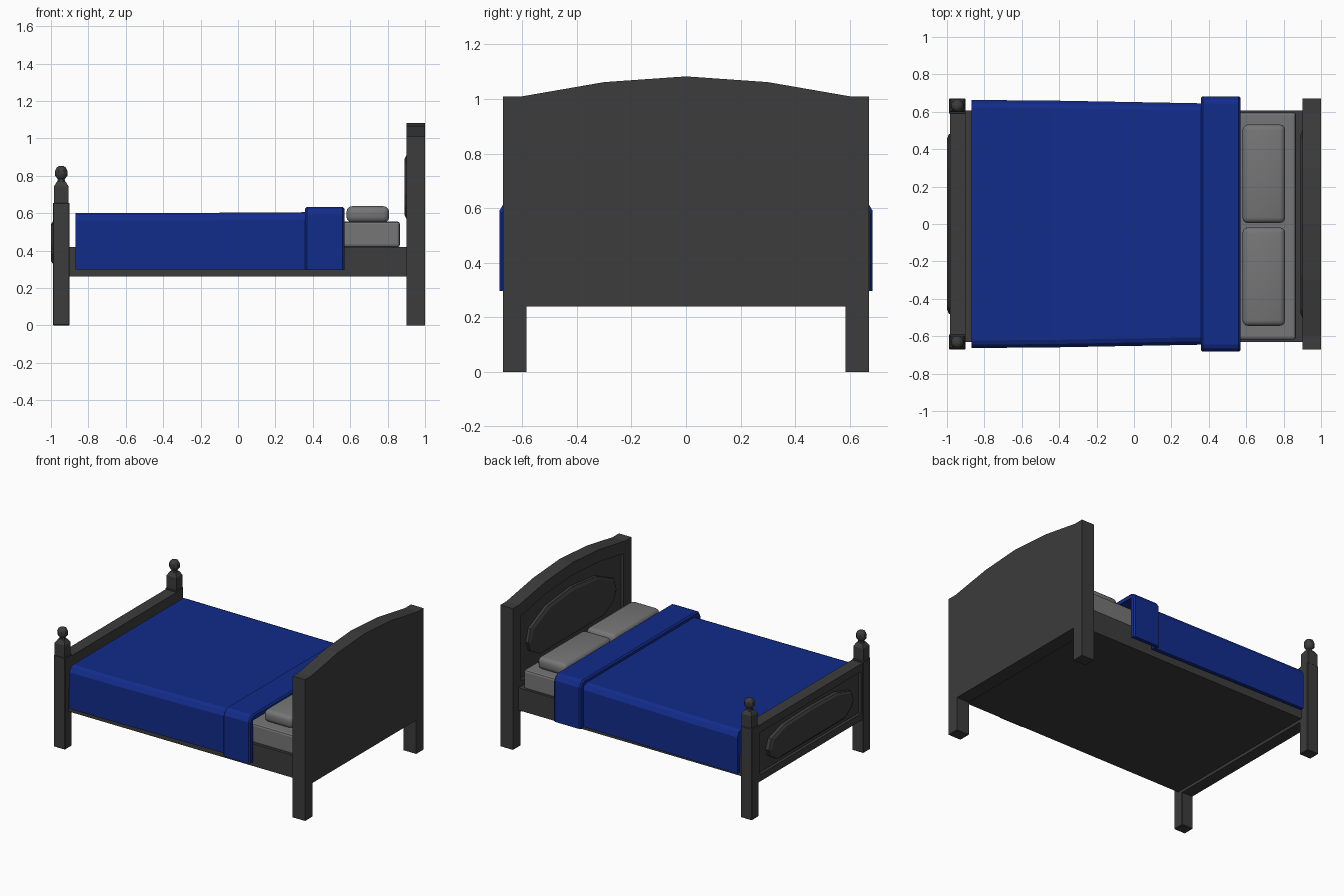
import bpy, bmesh, math

if "Cube" in bpy.data.objects:
    bpy.data.objects.remove(bpy.data.objects["Cube"])


def material(name, rgb):
    m = bpy.data.materials.new(name)
    m.diffuse_color = (*rgb, 1)
    m.use_nodes = True
    m.node_tree.nodes["Principled BSDF"].inputs["Base Color"].default_value = m.diffuse_color
    return m


WOOD = material("dark_wood", (0.045, 0.045, 0.045))
LINEN = material("grey_linen", (0.18, 0.18, 0.18))
BLUE = material("blue_cloth", (0.006, 0.025, 0.26))


def finish(name, bm, mat, bevel=0, segs=1, smooth=False):
    bmesh.ops.recalc_face_normals(bm, faces=bm.faces)
    me = bpy.data.meshes.new(name)
    bm.to_mesh(me)
    bm.free()
    ob = bpy.data.objects.new(name, me)
    bpy.context.collection.objects.link(ob)
    me.materials.append(mat)
    bpy.ops.object.select_all(action='DESELECT')
    bpy.context.view_layer.objects.active = ob
    ob.select_set(True)
    if bevel:
        mod = ob.modifiers.new("bevel", 'BEVEL')
        mod.width, mod.segments = bevel, segs
        bpy.ops.object.modifier_apply(modifier=mod.name)
    if smooth:
        bpy.ops.object.shade_smooth_by_angle(angle=math.radians(40))
    return ob


def loft(name, sections, mat, **kw):
    """Skin a list of equal-length vertex loops and cap both ends."""
    bm = bmesh.new()
    loops = [[bm.verts.new(p) for p in s] for s in sections]
    n = len(loops[0])
    for a, b in zip(loops, loops[1:]):
        for i in range(n):
            j = (i + 1) % n
            bm.faces.new((a[i], a[j], b[j], b[i]))
    bm.faces.new(loops[0])
    bm.faces.new(loops[-1])
    return finish(name, bm, mat, **kw)


def at_x(pts, x):
    return [(x, y, z) for y, z in pts]


def prism(name, pts, x0, x1, mat, **kw):
    return loft(name, [at_x(pts, x0), at_x(pts, x1)], mat, **kw)


def box(name, x, y, z, mat, **kw):
    pts = [(y[0], z[0]), (y[1], z[0]), (y[1], z[1]), (y[0], z[1])]
    return prism(name, pts, x[0], x[1], mat, **kw)


def sym(half):
    """Mirror a half outline (y > 0) to a closed symmetric outline."""
    return half + [(-y, z) for y, z in reversed(half) if y > 0]


def carve(ob, cutter):
    mod = ob.modifiers.new("recess", 'BOOLEAN')
    mod.operation, mod.solver, mod.object = 'DIFFERENCE', 'EXACT', cutter
    bpy.context.view_layer.objects.active = ob
    bpy.ops.object.modifier_apply(modifier=mod.name)
    bpy.data.objects.remove(cutter)


def raised_panel(name, half, xs, zc):
    """Raised field with a sloping border; xs = base, shoulder and face x."""
    pts = sym(half)
    inner = [(y * 0.95, zc + (z - zc) * 0.87) for y, z in pts]
    loft(name, [at_x(pts, xs[0]), at_x(pts, xs[1]), at_x(inner, xs[2])], WOOD)


# Headboard with legs, arched top and recessed front
headboard = prism("headboard", sym([(0.585, 0.24), (0.585, 0), (0.67, 0), (0.67, 1.01),
                                    (0.60, 1.01), (0.30, 1.062), (0, 1.083)]), 0.90, 1.0, WOOD)
carve(headboard, prism("recess_cutter", sym([(0.58, 0.46), (0.58, 0.925), (0.30, 0.975), (0, 0.993)]),
                       0.85, 0.92, WOOD))
raised_panel("headboard_panel", [(0.36, 0.57), (0.47, 0.63), (0.50, 0.70), (0.47, 0.79),
                                 (0.28, 0.88), (0, 0.91)], (0.925, 0.90, 0.89), 0.74)

# Footboard with recessed outer face
footboard = box("footboard", (-0.985, -0.90), (-0.61, 0.61), (0.24, 0.645), WOOD)
carve(footboard, box("recess_cutter", (-1.1, -0.965), (-0.57, 0.57), (0.29, 0.59), WOOD))
raised_panel("footboard_panel", [(0.38, 0.33), (0.46, 0.38), (0.48, 0.43), (0.45, 0.50),
                                 (0.30, 0.545), (0, 0.555)], (-0.96, -0.99, -1.0), 0.44)

# Foot posts with stepped caps and ball finials
for side, s in (("left", 1), ("right", -1)):
    box(f"foot_post_{side}", (-0.99, -0.90), sorted((s * 0.59, s * 0.67)), (0, 0.655), WOOD, bevel=0.004)
    cx, cy = -0.945, s * 0.632
    loft(f"post_cap_{side}", [[(cx + a * r, cy + b * r * 0.85, z) for a, b in
                               ((-1, -1), (1, -1), (1, 1), (-1, 1))]
                              for r, z in ((0.04, 0.65), (0.04, 0.742), (0.022, 0.77))], WOOD)
    loft(f"finial_{side}", [[(cx + r * math.cos(k * math.pi / 4 + math.pi / 8),
                              cy + r * math.sin(k * math.pi / 4 + math.pi / 8), z) for k in range(8)]
                            for r, z in ((0.024, 0.76), (0.02, 0.782), (0.035, 0.80),
                                         (0.036, 0.825), (0.026, 0.845), (0.012, 0.852))], WOOD, smooth=True)

# Bed base, mattress and pillows
box("bed_base", (-0.905, 0.905), (-0.63, 0.607), (0.26, 0.42), WOOD)
box("mattress", (-0.84, 0.866), (-0.618, 0.598), (0.418, 0.555), LINEN, bevel=0.014, segs=2)
for side, y in (("left", (0.005, 0.532)), ("right", (-0.545, -0.018))):
    box(f"pillow_{side}", (0.58, 0.808), y, (0.55, 0.637), LINEN, bevel=0.03, segs=3, smooth=True)


# Blanket and its folded edge: draped sheets of some thickness
def drape(w, low, top, t=0.028):
    outer = [(w, low), (w, top - 0.04), (w - 0.018, top - 0.01), (w - 0.04, top)]
    return sym([(w - t, top - t)] + [(w - t, low)] + outer)


loft("blanket", [at_x(drape(w, 0.30, z), x) for w, z, x in
                 ((0.663, 0.60, -0.87), (0.660, 0.60, -0.45), (0.645, 0.605, 0.37))], BLUE)
box("blanket_foot_end", (-0.869, -0.845), (-0.64, 0.64), (0.425, 0.585), BLUE)
loft("blanket_fold", [at_x(drape(w, 0.297, z), x) for w, z, x in
                      ((0.675, 0.622, 0.358), (0.683, 0.632, 0.368),
                       (0.683, 0.632, 0.56), (0.675, 0.622, 0.57))], BLUE)
